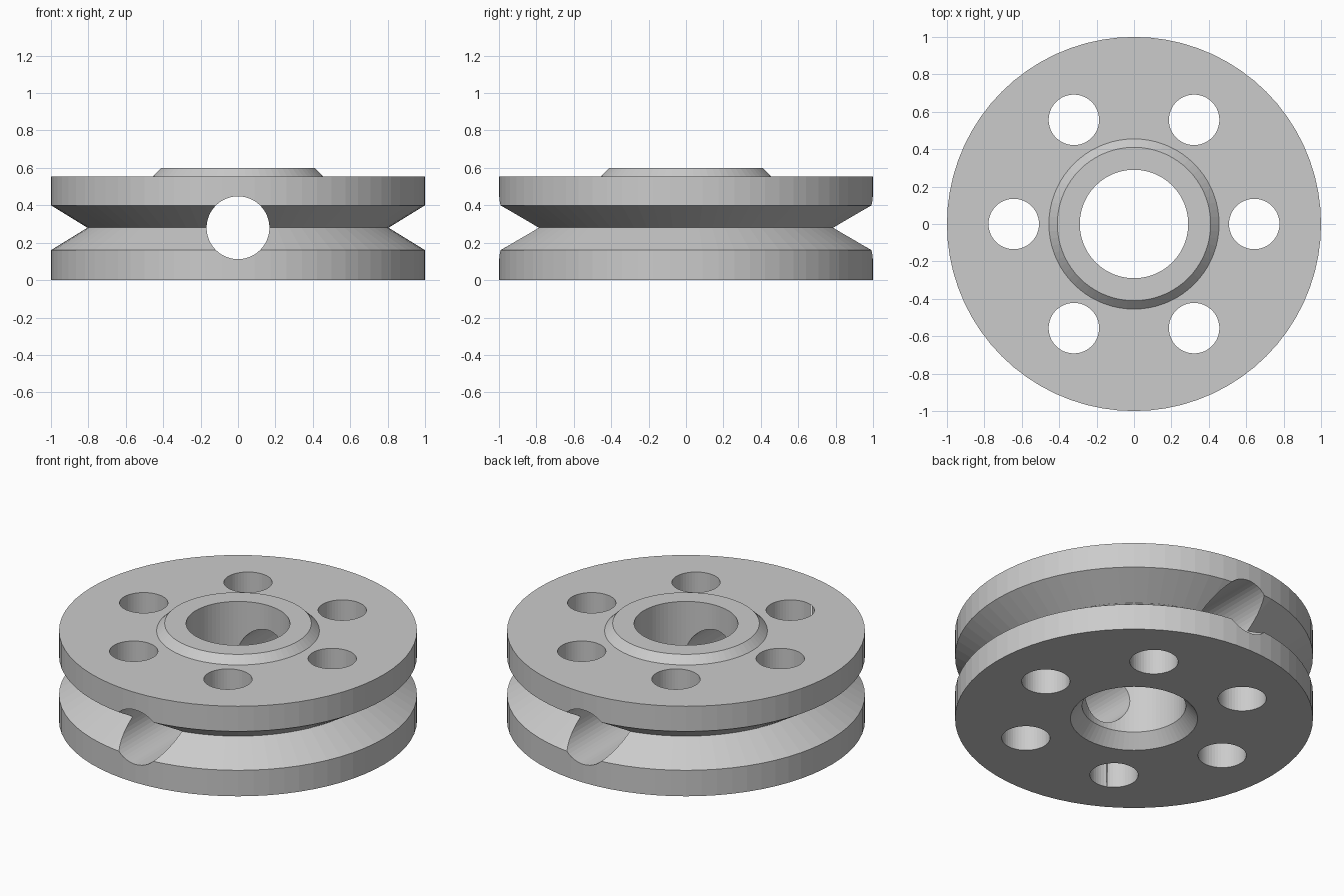
import bpy
import bmesh
from math import cos, sin, pi, radians
from mathutils import Matrix, Vector

default = bpy.data.objects.get("Cube")
if default:
    bpy.data.objects.remove(default, do_unlink=True)

# Single plain metal colour
COLOUR = (0.6, 0.6, 0.6, 1.0)
metal = bpy.data.materials.new("grey_metal")
metal.use_nodes = True
metal.diffuse_color = COLOUR
metal.node_tree.nodes["Principled BSDF"].inputs["Base Color"].default_value = COLOUR


def add_object(name, bm):
    bmesh.ops.recalc_face_normals(bm, faces=bm.faces)
    mesh = bpy.data.meshes.new(name)
    bm.to_mesh(mesh)
    bm.free()
    mesh.materials.append(metal)
    obj = bpy.data.objects.new(name, mesh)
    bpy.context.collection.objects.link(obj)
    return obj


def lathe(name, profile, steps):
    """Revolve a closed (radius, height) outline about z."""
    bm = bmesh.new()
    verts = [bm.verts.new((r, 0, z)) for r, z in profile]
    edges = [bm.edges.new((v, verts[i - 1])) for i, v in enumerate(verts)]
    bmesh.ops.spin(bm, geom=verts + edges, cent=(0, 0, 0), axis=(0, 0, 1),
                   angle=2 * pi, steps=steps, use_merge=True)
    bmesh.ops.remove_doubles(bm, verts=bm.verts, dist=0.0001)
    return add_object(name, bm)


def drill(target, name, radius, length, matrix, sides):
    """Cut a round hole through the target."""
    bm = bmesh.new()
    bmesh.ops.create_cone(bm, cap_ends=True, segments=sides, radius1=radius,
                          radius2=radius, depth=length, matrix=matrix)
    cutter = add_object(name, bm)
    cutter.hide_render = True
    mod = target.modifiers.new(name, "BOOLEAN")
    mod.operation = "DIFFERENCE"
    mod.solver = "EXACT"
    mod.object = cutter
    return cutter


# Grooved wheel with raised hub, central bore and countersunk underside
wheel = lathe("pulley_wheel", [
    (0.355, 0), (1, 0), (1, 0.16), (0.805, 0.28), (1, 0.4), (1, 0.555),
    (0.455, 0.555), (0.41, 0.6), (0.29, 0.6), (0.29, 0.08)], 72)

# Ring of lightening holes
cutters = []
for i in range(6):
    a = i * pi / 3
    place = Matrix.Translation(Vector((0.643 * cos(a), 0.643 * sin(a), 0.3)))
    cutters.append(drill(wheel, f"lightening_hole_{i + 1}", 0.135, 1, place, 48))

# Cross hole running front to back through the groove
across = Matrix.Translation((0, 0, 0.28)) @ Matrix.Rotation(radians(90), 4, "X")
cutters.append(drill(wheel, "cross_hole", 0.168, 3, across, 48))

# Bake the cuts and remove the cutters
graph = bpy.context.evaluated_depsgraph_get()
cut_mesh = bpy.data.meshes.new_from_object(wheel.evaluated_get(graph))
wheel.modifiers.clear()
wheel.data = cut_mesh
for cutter in cutters:
    bpy.data.objects.remove(cutter, do_unlink=True)
